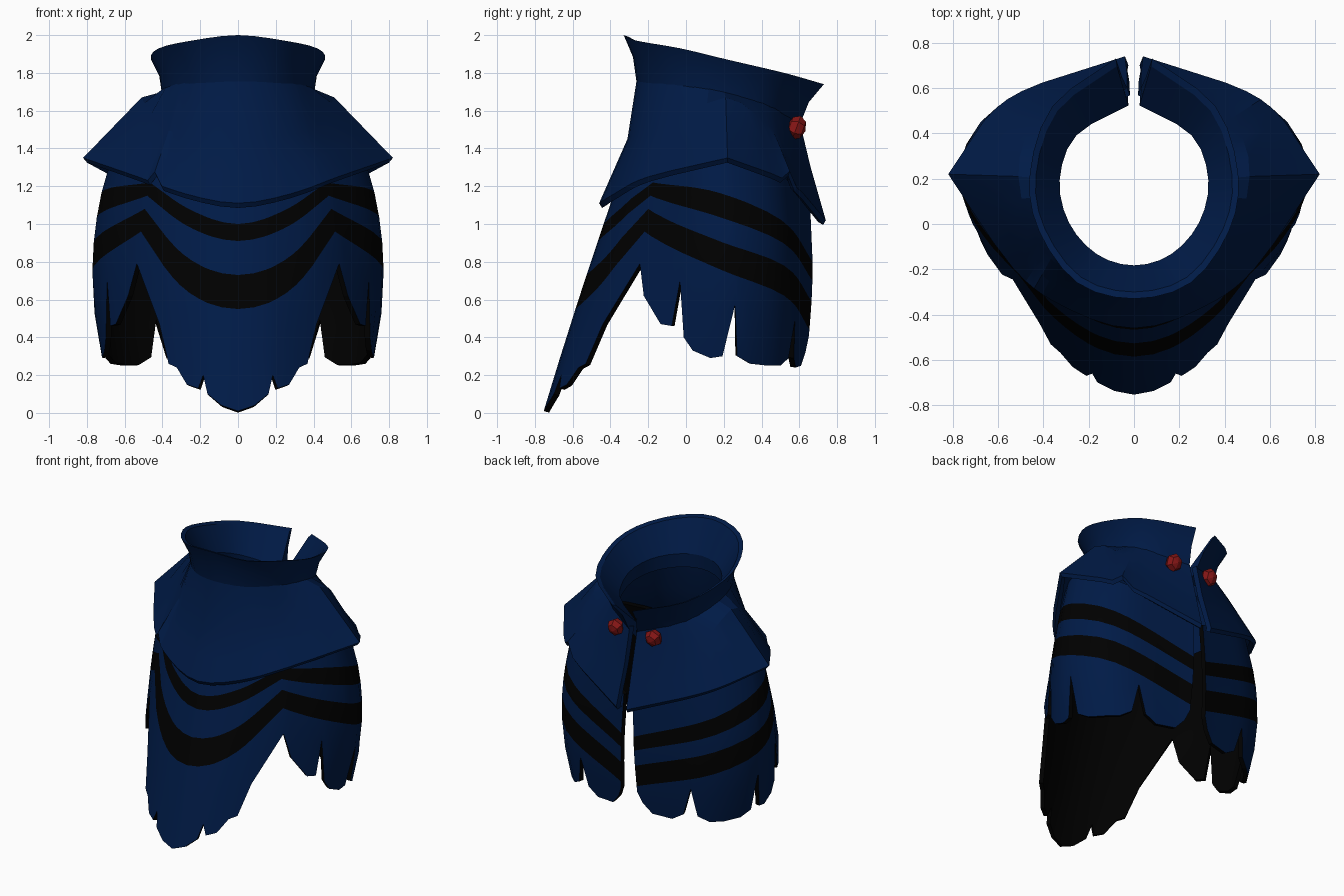
import bpy, math
from mathutils import Vector

if "Cube" in bpy.data.objects:
    bpy.data.objects.remove(bpy.data.objects["Cube"], do_unlink=True)


def material(name, color):
    mat = bpy.data.materials.new(name)
    mat.use_nodes = True
    mat.diffuse_color = (*color, 1)
    mat.node_tree.nodes["Principled BSDF"].inputs["Base Color"].default_value = (*color, 1)
    return mat


navy = material("navy_cloth", (0, .0105, .062))
black = material("black_cloth", (0, 0, 0))
red = material("red_gem", (.24, .008, .008))


def spline(points, t, crease=None):
    """Smooth curve through stations running from front centre (0) to back slit (5)."""
    pts = [Vector(p) for p in points]
    i = min(int(t), len(pts) - 2)
    f = t - i
    b, c = pts[i], pts[i + 1]
    a = pts[i - 1] if i else Vector((-c.x, c.y, c.z))
    d = pts[i + 2] if i + 2 < len(pts) else 2 * c - b
    if i + 1 == crease:
        d = 2 * c - b
    if i == crease:
        a = 2 * b - c
    return b + ((c - a) * f + (2 * a - 5 * b + 4 * c - d) * f ** 2
                + (3 * b - a - 3 * c + d) * f ** 3) / 2


def height(values, t):
    return spline([(0, 0, z) for z in values], t, crease=2).z


centre = Vector((0, .17, 0))


def shrink(p, factor, drop):
    """Pull a point towards the upright axis and lower it."""
    q = centre + (p - centre) * factor
    q.z = p.z - drop
    return q


def loft(name, stations, column, mats, bands=None, closed=False, thickness=0, angle=20):
    """Sweep a column of points from the slit, round the front and back to the slit."""
    stations = sorted(set(stations))
    order = [(-1, t) for t in reversed(stations)] + [(1, t) for t in stations[1:]]
    verts, faces, colors = [], [], []
    for side, t in order:
        col = column(side, t)
        verts += [(p.x * side, p.y, p.z) for p in col]
    n = len(col)
    for c in range(len(order) - 1):
        for r in range(n if closed else n - 1):
            s = (r + 1) % n
            faces.append((c * n + r, c * n + s, c * n + n + s, c * n + n + r))
            colors.append(bands[r] if bands else 0)
    if closed:
        last = (len(order) - 1) * n
        faces += [tuple(reversed(range(n))), tuple(range(last, last + n))]
        colors += [0, 0]
    mesh = bpy.data.meshes.new(name)
    mesh.from_pydata(verts, [], faces)
    for mat in mats:
        mesh.materials.append(mat)
    for face, color in zip(mesh.polygons, colors):
        face.material_index = color
    obj = bpy.data.objects.new(name, mesh)
    bpy.context.collection.objects.link(obj)
    bpy.ops.object.select_all(action='DESELECT')
    obj.select_set(True)
    bpy.context.view_layer.objects.active = obj
    if thickness:
        mod = obj.modifiers.new("Thickness", 'SOLIDIFY')
        mod.thickness = thickness
        mod.offset = -1
        mod.material_offset = mod.material_offset_rim = len(mats) - 1
        bpy.ops.object.modifier_apply(modifier=mod.name)
    bpy.ops.object.shade_smooth_by_angle(angle=math.radians(angle))


# Skirt: plan outlines at three heights, stripe heights and a ragged hem
skirt_high = [(0, -.35, 0), (.22, -.31, 0), (.46, -.17, 0), (.70, .15, 0), (.55, .48, 0), (.03, .64, 0)]
skirt_mid = [(0, -.52, 0), (.27, -.45, 0), (.54, -.25, 0), (.77, .18, 0), (.60, .52, 0), (.05, .67, 0)]
skirt_low = [(0, -.68, 0), (.29, -.59, 0), (.56, -.31, 0), (.71, .17, 0), (.54, .50, 0), (.07, .63, 0)]
stripe_rows = [
    (1.16, 1.2, 1.3, 1.4, 1.28, 1.08),
    (1, 1.07, 1.22, 1.17, 1.02, .8),
    (.91, .98, 1.15, 1.04, .9, .7),
    (.73, .82, 1.08, .91, .78, .59),
    (.55, .65, .96, .76, .62, .44)]
hem = [(0, .01), (.3, .04), (.55, .1), (.63, .2), (.72, .13), (.93, .15), (1.12, .24),
       (1.27, .26), (1.46, .47), (2, .79), (2.12, .62), (2.35, .47), (2.47, .46),
       (2.53, .7), (2.6, .4), (2.7, .33), (2.9, .29), (3.05, .3), (3.2, .57),
       (3.25, .3), (3.45, .26), (3.75, .25), (4, .25), (4.2, .29), (4.32, .49),
       (4.4, .29), (4.55, .24), (4.82, .25), (4.94, .32), (5, .4)]


def skirt_point(t, z):
    h, m, l = (spline(ring, t) for ring in (skirt_high, skirt_mid, skirt_low))
    k = (z - .75) * 2
    p = m + (h - l) * k / 2 + (h + l - 2 * m) * k * k / 2
    p.z = z
    return p


hem_at = dict(hem)


def skirt_column(side, t):
    rows = [height(row, t) for row in stripe_rows]
    rows += [(rows[-1] + hem_at[t]) / 2, hem_at[t]]
    return [skirt_point(t, z) for z in rows]


loft("skirt", hem_at, skirt_column, [navy, black], bands=[0, 1, 0, 1, 0, 0], thickness=.03)

# Shoulder cape with a turned-under lip and one small nick in the hem on each side
neck = [(0, -.26, 1.77), (.2, -.2, 1.76), (.35, -.03, 1.74), (.4, .2, 1.7), (.31, .44, 1.63), (.03, .6, 1.55)]
shoulder = [(0, -.31, 1.45), (.24, -.25, 1.47), (.42, -.08, 1.52), (.51, .21, 1.67), (.42, .46, 1.5), (.03, .66, 1.3)]
cape_hem = [(0, -.46, 1.11), (.28, -.38, 1.16), (.53, -.2, 1.25), (.82, .22, 1.35), (.56, .55, 1.22), (.04, .74, 1.02)]
nick = {-1: 1.65, 1: 4}


def cape_column(side, t):
    top, mid = spline(neck, t), spline(shoulder, t)
    low = spline(cape_hem, t, crease=3)
    low.z += .06 * max(0, 1 - abs(t - nick[side]) / .15)
    return [top, mid, mid.lerp(low, .55), low, shrink(low, .975, .025)]


cape_stations = [i / 3 for i in range(16)] + [n + d for n in nick.values() for d in (-.15, 0, .15)]
loft("shoulder_cape", cape_stations, cape_column, [navy], thickness=.035)

# Flared collar with a thick throat, its rim parting wider at the slit
rim = [(0, -.33, 2), (.25, -.26, 1.97), (.42, -.03, 1.93), (.46, .22, 1.87), (.36, .52, 1.8), (.08, .73, 1.74)]


def collar_column(side, t):
    base, top = spline(neck, t), spline(rim, t)
    waist = shrink(base.lerp(top, .5), .97, 0)
    return [shrink(base, .84, .1), shrink(base, .82, 0), shrink(top, .94, .01),
            top, waist, shrink(base, 1, .03)]


loft("collar", [i / 3 for i in range(16)], collar_column, [navy], closed=True)

# Gem fasteners on either side of the slit
for side, label in ((1, "left"), (-1, "right")):
    bpy.ops.mesh.primitive_uv_sphere_add(segments=6, ring_count=4, radius=.06,
                                         location=(side * .15, .585, 1.51),
                                         rotation=(math.radians(70), 0, 0))
    gem = bpy.context.object
    gem.name = label + "_gem"
    gem.scale = (1, 1.1, .85)
    gem.data.materials.append(red)
